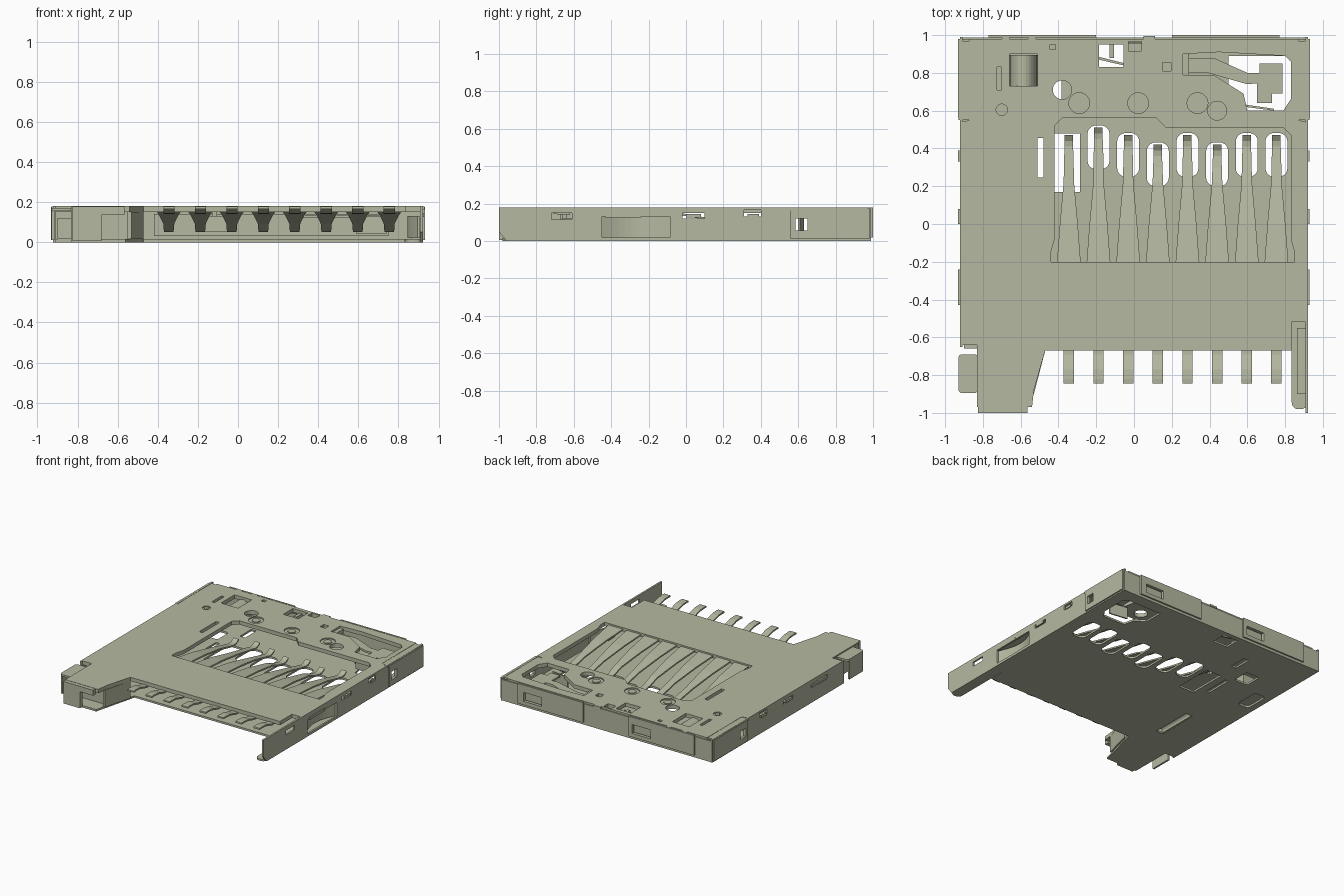
import bpy, bmesh, math

cube = bpy.data.objects.get("Cube")
if cube:
    bpy.data.objects.remove(cube, do_unlink=True)

mat = bpy.data.materials.new("sage grey")
mat.use_nodes = True
COL = (0.46, 0.485, 0.355, 1)
mat.diffuse_color = COL
mat.node_tree.nodes["Principled BSDF"].inputs["Base Color"].default_value = COL


def finish(name, bm):
    bmesh.ops.remove_doubles(bm, verts=bm.verts, dist=1e-5)
    bmesh.ops.recalc_face_normals(bm, faces=bm.faces)
    me = bpy.data.meshes.new(name)
    bm.to_mesh(me)
    bm.free()
    me.materials.clear()
    me.materials.append(mat)
    for p in me.polygons:
        p.material_index = 0
        p.use_smooth = False
    ob = bpy.data.objects.new(name, me)
    bpy.context.collection.objects.link(ob)
    return ob


def rect(x0, x1, y0, y1, r=0.0):
    """Rectangle outline with optional rounded corners."""
    if r == 0:
        return [(x0, y0), (x1, y0), (x1, y1), (x0, y1)]
    pts = []
    for cx, cy, a0 in ((x1 - r, y1 - r, 0), (x0 + r, y1 - r, 90),
                       (x0 + r, y0 + r, 180), (x1 - r, y0 + r, 270)):
        for k in range(6):
            a = math.radians(a0 + 18 * k)
            pts.append((cx + r * math.cos(a), cy + r * math.sin(a)))
    return pts


def circle(x, y, r, n=28):
    return [(x + r * math.cos(math.tau * k / n), y + r * math.sin(math.tau * k / n))
            for k in range(n)]


def plate(name, outline, lo, hi, holes=(), axis="z"):
    """Flat sheet with holes, lying across the given axis from lo to hi."""
    cu = bpy.data.curves.new(name, "CURVE")
    cu.dimensions = "2D"
    cu.fill_mode = "BOTH"
    cu.extrude = (hi - lo) / 2
    for loop in [outline, *holes]:
        sp = cu.splines.new("POLY")
        sp.points.add(len(loop) - 1)
        for p, (a, b) in zip(sp.points, loop):
            p.co = (a, b, 0, 1)
        sp.use_cyclic_u = True
    tmp = bpy.data.objects.new(name + "_tmp", cu)
    bpy.context.collection.objects.link(tmp)
    dg = bpy.context.evaluated_depsgraph_get()
    me = bpy.data.meshes.new_from_object(tmp.evaluated_get(dg))
    bm = bmesh.new()
    bm.from_mesh(me)
    bpy.data.objects.remove(tmp, do_unlink=True)
    bpy.data.curves.remove(cu)
    bpy.data.meshes.remove(me)
    for v in bm.verts:
        a, b, c = v.co
        c += (lo + hi) / 2
        v.co = {"x": (c, a, b), "y": (a, c, b), "z": (a, b, c)}[axis]
    return finish(name, bm)


def box(name, x0, x1, y0, y1, z0, z1):
    return plate(name, rect(x0, x1, y0, y1), z0, z1)


def strip(name, x, path, t=0.012):
    """Bent metal strip: path of (y, top z, width)."""
    bm = bmesh.new()
    rows = []
    for y, z, w in path:
        rows.append([bm.verts.new((x + sx * w / 2, y, z - dz))
                     for sx, dz in ((-1, 0), (1, 0), (1, t), (-1, t))])
    for a, b in zip(rows, rows[1:]):
        for k in range(4):
            bm.faces.new((a[k], a[(k + 1) % 4], b[(k + 1) % 4], b[k]))
    bm.faces.new(rows[0])
    bm.faces.new(rows[-1])
    return finish(name, bm)


def arch(name, x, y0, y1, rx, z, rz, t=0.012):
    """Half-round shell running along y."""
    n = 16
    arc = [(x + rx * math.cos(math.pi * k / n), z + rz * math.sin(math.pi * k / n))
           for k in range(n + 1)]
    inner = [(x + (rx - t) * math.cos(math.pi * k / n), z + (rz - t) * math.sin(math.pi * k / n))
             for k in range(n, -1, -1)]
    return plate(name, arc + inner, y0, y1, axis="y")


pitch_x = [-0.345 + 0.157 * i for i in range(8)]
tips = [0.47, 0.51, 0.47, 0.42, 0.47, 0.42, 0.47, 0.47]
bosses = [(-0.29, 0.64, 0.055), (0.022, 0.64, 0.055), (0.336, 0.64, 0.055), (-0.70, 0.605, 0.03)]

# Top housing with contact window and rear openings
window = [(-0.44, -0.2), (0.85, -0.2), (0.85, -0.15), (0.83, -0.08), (0.83, 0.47), (0.79, 0.51),
          (0.17, 0.51), (0.12, 0.56), (-0.38, 0.56), (-0.42, 0.52), (-0.42, -0.08), (-0.44, -0.15)]
switch_hole = [(0.26, 0.9), (0.45, 0.91), (0.8, 0.89), (0.83, 0.86), (0.83, 0.66), (0.79, 0.6),
               (0.6, 0.6), (0.58, 0.69), (0.42, 0.79), (0.26, 0.79)]
top_outline = [(-0.915, -0.64), (-0.83, -0.64), (-0.83, -0.97), (-0.54, -0.97), (-0.53, -0.88),
               (-0.47, -0.67), (0.835, -0.67), (0.835, -0.52), (0.91, -0.52), (0.91, 0.54),
               (0.87, 0.55), (0.87, 0.98), (-0.87, 0.98), (-0.87, 0.55), (-0.915, 0.54)]
plate("top_housing", top_outline, 0.15, 0.18, [
    window, switch_hole, rect(-0.185, -0.055, 0.83, 0.95), rect(-0.66, -0.51, 0.73, 0.9),
    circle(-0.38, 0.71, 0.05), circle(0.44, 0.6, 0.05), rect(-0.725, -0.702, 0.71, 0.83),
    rect(-0.51, -0.48, 0.245, 0.455), rect(0.15, 0.195, 0.81, 0.855),
    rect(-0.445, -0.415, 0.925, 0.95), rect(-0.03, 0.04, 0.915, 0.965)]
    + [circle(*b) for b in bosses])

# Round bosses sitting in the housing
for i, (x, y, r) in enumerate(bosses):
    plate(f"boss_collar_{i}", circle(x, y, r), 0.15, 0.172)
    plate(f"boss_pin_{i}", circle(x, y, r * 0.55), 0.15, 0.178)

# Bottom sheet with a clearance slot under every contact tip
slots = [rect(x - 0.058, x + 0.058, t - 0.22, t + 0.012, 0.045) for x, t in zip(pitch_x, tips)]
slots[0] = rect(-0.42, -0.285, 0.17, 0.48)
bottom_outline = [(-0.915, -0.64), (-0.83, -0.64), (-0.83, -0.97), (-0.56, -0.97), (-0.47, -0.62),
                  (0.83, -0.62), (0.83, -0.5), (0.915, -0.5), (0.915, 0.985), (-0.915, 0.985)]
plate("bottom_sheet", bottom_outline, 0.0, 0.015, slots + [
    [(0.5, 0.89), (0.8, 0.89), (0.83, 0.86), (0.83, 0.66), (0.79, 0.6), (0.6, 0.6),
     (0.58, 0.69), (0.5, 0.74)],
    rect(-0.185, -0.055, 0.83, 0.95), rect(-0.43, -0.385, 0.64, 0.78),
    rect(-0.51, -0.48, 0.245, 0.455), rect(-0.65, -0.53, 0.5, 0.64, 0.02),
    rect(-0.87, -0.77, 0.25, 0.45, 0.03), rect(-0.64, -0.57, -0.43, -0.1)])
arch("bottom_sheet_rib", -0.605, -0.43, -0.1, 0.037, 0.004, 0.04)

# Spring contacts and solder tails
for i, (x, tip) in enumerate(zip(pitch_x, tips)):
    strip(f"contact_{i}", x, [(-0.22, 0.168, 0.125), (-0.2, 0.168, 0.125), (0.0, 0.145, 0.095),
                              (0.22, 0.105, 0.055), (tip - 0.12, 0.074, 0.05),
                              (tip - 0.06, 0.062, 0.045), (tip - 0.03, 0.066, 0.045),
                              (tip, 0.085, 0.045)])
    strip(f"solder_tail_{i}", x, [(-0.62, 0.152, 0.055), (-0.69, 0.155, 0.055),
                                  (-0.73, 0.166, 0.055), (-0.77, 0.177, 0.055),
                                  (-0.82, 0.18, 0.055), (-0.845, 0.178, 0.055)])

# Side walls, mirrored, with latch windows
side_holes = [rect(-0.45, -0.32, 0.115, 0.15), rect(-0.02, 0.1, 0.12, 0.15),
              rect(0.31, 0.4, 0.13, 0.165), rect(0.585, 0.65, 0.055, 0.12)]
spring_gap = rect(-0.45, -0.085, 0.02, 0.13)
plate("left_wall", [(-0.96, 0.0), (0.99, 0.0), (0.99, 0.18), (-1, 0.18), (-1, 0.05)], 0.908, 0.922,
      [spring_gap, rect(-0.72, -0.61, 0.115, 0.15)] + side_holes[1:], "x")
plate("right_wall", rect(-0.65, 0.99, 0, 0.18), -0.922, -0.908, side_holes, "x")
for s, side in ((1, "left"), (-1, "right")):
    x0, x1 = sorted((s * 0.87, s * 0.93))
    box(f"{side}_corner_cover", x0, x1, 0.55, 0.97, 0.163, 0.178)
    w0, w1 = sorted((s * 0.92, s * 0.932))
    plate(f"{side}_corner_plate", rect(0.56, 0.98, 0.01, 0.175), w0, w1,
          [rect(0.585, 0.65, 0.055, 0.12)], "x")
    for k, (a, b) in enumerate(((-0.43, -0.24), (0.0, 0.08), (0.33, 0.39))):
        box(f"{side}_latch_{k}", w0, w1 - 0.004 if s > 0 else w1, a, b, 0.125, 0.145)

# Bowed side spring behind the left wall window
bow = [(-0.45 + 0.365 * k / 12, 0.906 - 0.05 * math.sin(math.pi * k / 12)) for k in range(13)]
plate("side_spring", [(x, y) for y, x in bow] + [(x - 0.012, y) for y, x in reversed(bow)], 0.02, 0.13)

# Front guide fin foot
plate("guide_foot", rect(0.835, 0.918, -0.98, -0.48, 0.035), 0.0, 0.015)
box("guide_lip", 0.862, 0.918, -0.9, -0.55, 0.015, 0.024)

# Rear wall with recessed windows and clips
plate("rear_wall", rect(-0.915, 0.915, 0, 0.165), 0.975, 0.988,
      [rect(0.56, 0.72, 0.05, 0.12), rect(-0.39, -0.23, 0.05, 0.12)], "y")
plate("rear_clip_left", rect(0.2, 0.77, 0.02, 0.178), 0.988, 1.0,
      [rect(0.56, 0.72, 0.05, 0.12)], "y")
plate("rear_clip_right", rect(-0.77, -0.2, 0.02, 0.178), 0.988, 1.0,
      [rect(-0.39, -0.23, 0.05, 0.12)], "y")
box("rear_window_backing", -0.42, 0.75, 0.955, 0.962, 0.03, 0.14)
for k, (a, b) in enumerate(((-0.7, -0.66), (-0.56, -0.52), (0.05, 0.11))):
    box(f"rear_tab_{k}", a, b, 0.92, 0.995, 0.165, 0.18)

# Ejector corner: front hook, skewed wall, side wing and slider
plate("ejector_front", [(-0.825, 0.005), (-0.68, 0.005), (-0.68, 0.135), (-0.565, 0.135),
                        (-0.565, 0.178), (-0.825, 0.178)], -1.0, -0.965, axis="y")
box("ejector_side", -0.832, -0.818, -0.97, -0.64, 0.0, 0.17)
plate("ejector_skew_wall", [(-0.55, -0.9), (-0.53, -0.9), (-0.47, -0.67), (-0.49, -0.67)], 0.015, 0.15)
box("ejector_slider", -0.81, -0.55, -0.86, -0.66, 0.015, 0.15)
box("slider_rail", -0.9, -0.66, -0.66, 0.45, 0.015, 0.12)
plate("side_wing", rect(-0.93, -0.825, -0.895, -0.69, 0.02), 0.155, 0.17)
plate("wing_skirt", rect(-0.88, -0.71, 0.01, 0.16), -0.93, -0.916, axis="x")

# Coil cover in the rear pocket
arch("coil_cover", -0.585, 0.73, 0.895, 0.073, 0.06, 0.105)

# Card detect switch springs
plate("switch_arm", [(0.27, 0.8), (0.39, 0.8), (0.6, 0.74), (0.65, 0.745), (0.65, 0.64), (0.73, 0.64),
                     (0.73, 0.69), (0.785, 0.69), (0.785, 0.85), (0.665, 0.85), (0.665, 0.8),
                     (0.6, 0.8), (0.42, 0.88), (0.27, 0.88)], 0.12, 0.135)
box("switch_anchor", 0.26, 0.29, 0.79, 0.9, 0.1, 0.165)
plate("switch_contact", [(-0.185, 0.87), (-0.055, 0.84), (-0.055, 0.852), (-0.185, 0.885)], 0.05, 0.13)
box("switch_post", -0.13, -0.105, 0.88, 0.96, 0.06, 0.16)
plate("switch_blade", [(0.59, 0.62), (0.74, 0.6), (0.74, 0.61), (0.59, 0.632)], 0.04, 0.13)
